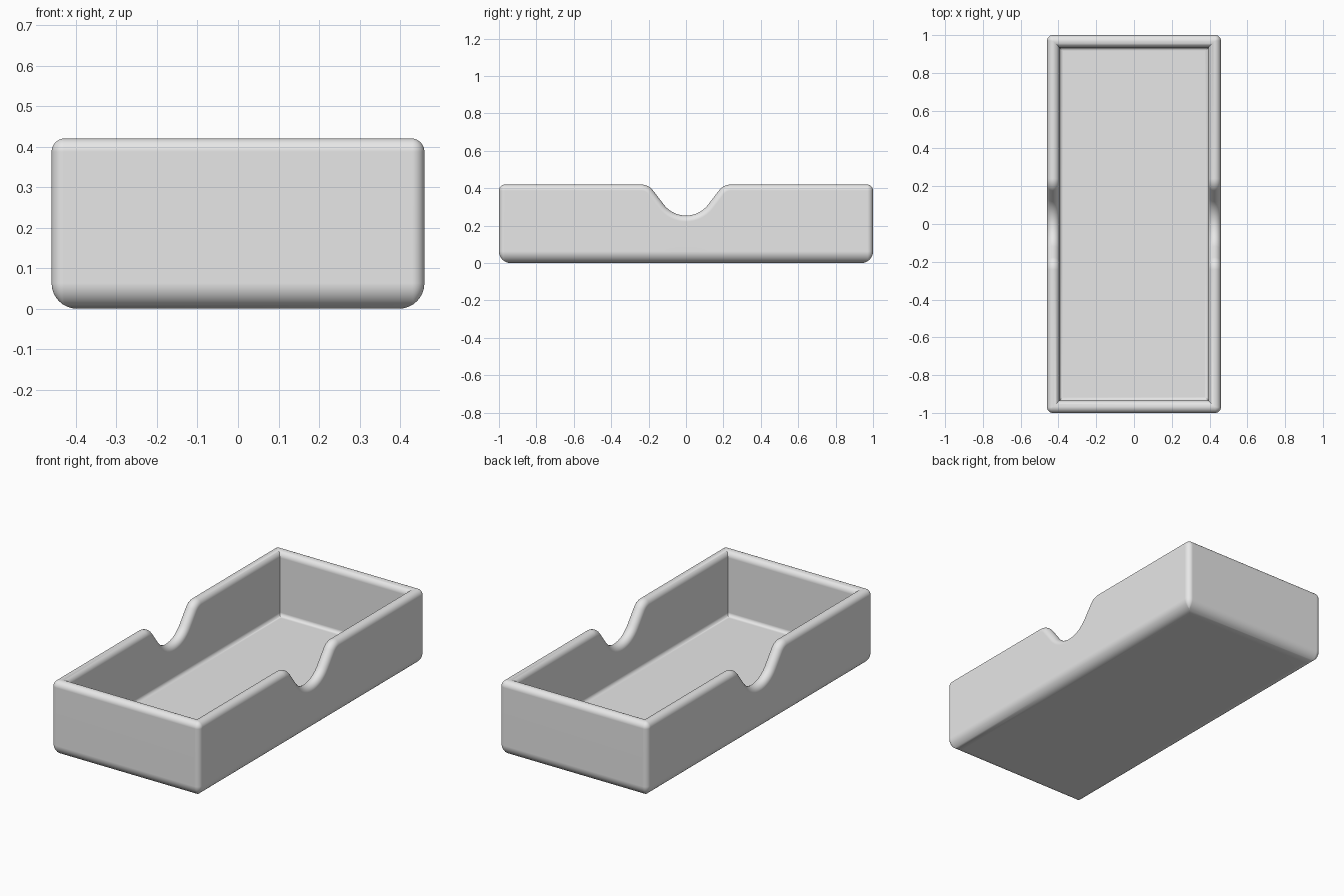
import bpy
import bmesh
from math import sin, cos, tan, radians

cube = bpy.data.objects.get("Cube")
if cube:
    bpy.data.objects.remove(cube, do_unlink=True)

# Tray dimensions
HALF_X, HALF_Y, HEIGHT = 0.46, 1.0, 0.42
WALL, FLOOR = 0.065, 0.062
CORNER, BASE_R, INNER_R = 0.03, 0.063, 0.02
RIM_R = WALL / 2
STEPS = 8

# Finger notch dimensions
NOTCH_R, NOTCH_Z, LIP_R = 0.149, 0.254, 0.08
SLOPE = radians(52.6)


def notch_half():
    """Side profile from the flat rim to the notch bottom: (y, z, normal y, normal z)."""
    arc_z = NOTCH_Z + NOTCH_R
    low_y, low_z = -NOTCH_R * sin(SLOPE), arc_z - NOTCH_R * cos(SLOPE)
    lip_z = HEIGHT - LIP_R
    high_z = lip_z + LIP_R * cos(SLOPE)
    lip_y = low_y - (high_z - low_z) / tan(SLOPE) - LIP_R * sin(SLOPE)
    points = []
    for i in range(STEPS + 1):
        a = SLOPE * i / STEPS
        points.append((lip_y + LIP_R * sin(a), lip_z + LIP_R * cos(a), sin(a), cos(a)))
    for i in range(STEPS + 1):
        a = SLOPE * (1 - i / STEPS)
        points.append((-NOTCH_R * sin(a), arc_z - NOTCH_R * cos(a), sin(a), cos(a)))
    return points


def corner_station(sx, sy, angle):
    def place(inset, z=None, depth=0):
        r = max(CORNER - inset, 0)
        x = sx * (HALF_X - inset - r) + r * cos(angle)
        y = sy * (HALF_Y - inset - r) + r * sin(angle)
        return (x, y, HEIGHT - depth if z is None else z)
    return place


def side_station(sx, point):
    py, pz, ny, nz = point

    def place(inset, z=None, depth=0):
        x = sx * (HALF_X - inset)
        if z is None:
            return (x, py - ny * depth, pz - nz * depth)
        return (x, py, z)
    return place


# Stations counter-clockwise around the tray
half = notch_half()
notch = half + [(-y, z, -ny, nz) for y, z, ny, nz in reversed(half[:-1])]
stations = []


def add_corner(sx, sy, start):
    for i in range(STEPS + 1):
        stations.append(corner_station(sx, sy, radians(start + 90 * i / STEPS)))


add_corner(1, -1, -90)
stations += [side_station(1, p) for p in notch]
add_corner(1, 1, 0)
add_corner(-1, 1, 90)
stations += [side_station(-1, p) for p in reversed(notch)]
add_corner(-1, -1, 180)

# Wall section: rounded base, round rim, small fillet at the floor
section = []
for i in range(STEPS + 1):
    a = radians(90 * i / STEPS)
    section.append(dict(inset=BASE_R * (1 - sin(a)), z=BASE_R * (1 - cos(a))))
for i in range(2 * STEPS + 1):
    a = radians(90 * i / STEPS)
    section.append(dict(inset=RIM_R * (1 - cos(a)), depth=RIM_R * (1 - sin(a))))
for i in range(STEPS + 1):
    a = radians(90 * i / STEPS)
    section.append(dict(inset=WALL + INNER_R * (1 - cos(a)), z=FLOOR + INNER_R * (1 - sin(a))))

# Skin the sections and close the underside and floor
bm = bmesh.new()
rings = [[bm.verts.new(place(**s)) for place in stations] for s in section]
count = len(stations)
for lower, upper in zip(rings, rings[1:]):
    for i in range(count):
        j = (i + 1) % count
        bm.faces.new((lower[i], lower[j], upper[j], upper[i]))
bm.faces.new(list(reversed(rings[0])))
bm.faces.new(rings[-1])
bmesh.ops.remove_doubles(bm, verts=bm.verts[:], dist=0.00005)
bmesh.ops.recalc_face_normals(bm, faces=bm.faces[:])

mesh = bpy.data.meshes.new("tray")
bm.to_mesh(mesh)
bm.free()
tray = bpy.data.objects.new("tray", mesh)
bpy.context.collection.objects.link(tray)

# Plain grey material
grey = bpy.data.materials.new("light_grey")
grey.use_nodes = True
colour = (0.8, 0.8, 0.8, 1)
grey.diffuse_color = colour
grey.node_tree.nodes["Principled BSDF"].inputs["Base Color"].default_value = colour
mesh.materials.append(grey)

# Smooth shading with crisp inner corners
bpy.ops.object.select_all(action='DESELECT')
tray.select_set(True)
bpy.context.view_layer.objects.active = tray
bpy.ops.object.shade_smooth_by_angle(angle=radians(35))
weighted = tray.modifiers.new("even_shading", 'WEIGHTED_NORMAL')
weighted.keep_sharp = True
